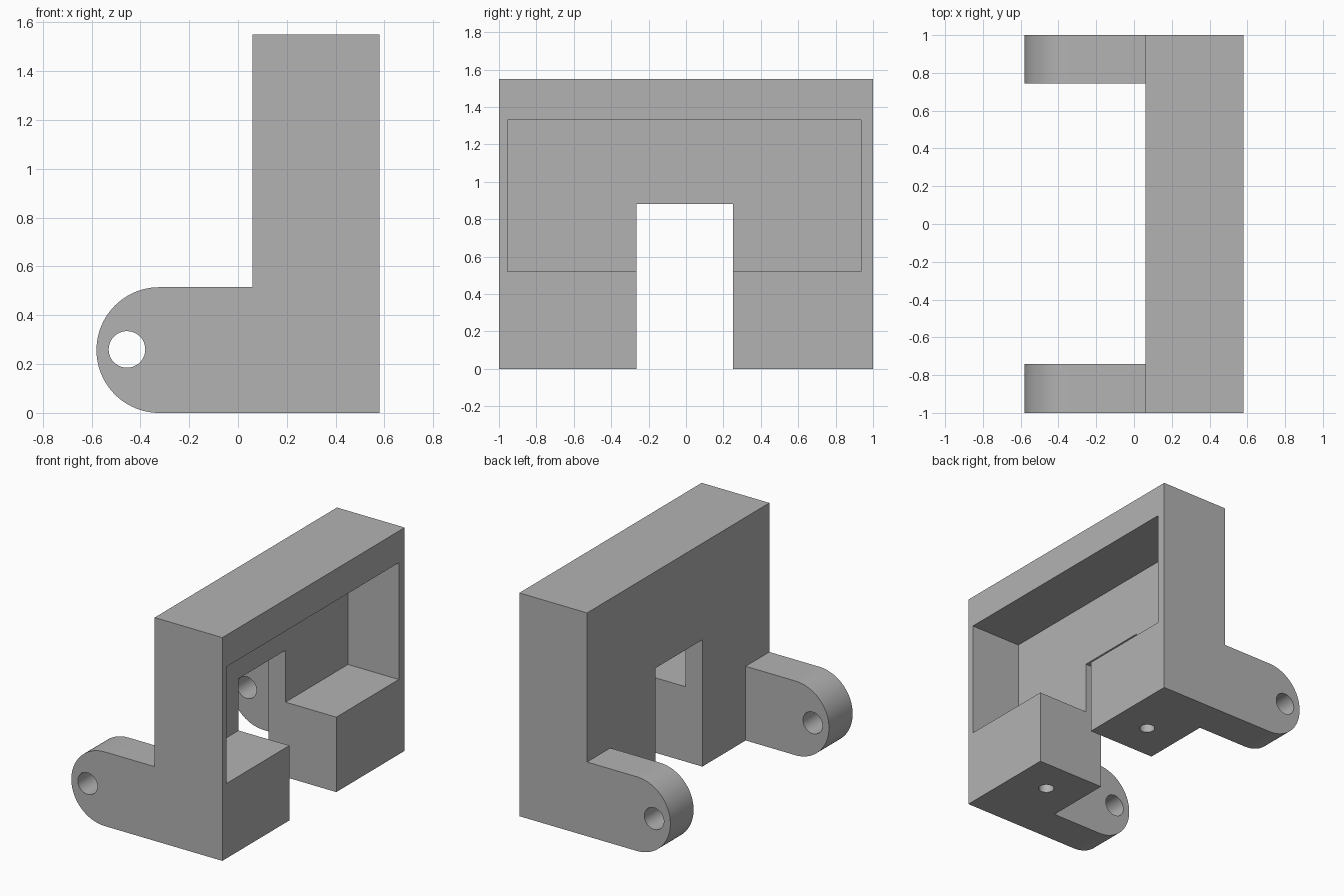
import bpy
import bmesh
from math import cos, sin, pi, radians
from mathutils import Vector, Matrix

if "Cube" in bpy.data.objects:
    bpy.data.objects.remove(bpy.data.objects["Cube"], do_unlink=True)

grey = bpy.data.materials.new("plain grey")
grey.use_nodes = True
grey.diffuse_color = (0.45, 0.45, 0.45, 1)
grey.node_tree.nodes["Principled BSDF"].inputs["Base Color"].default_value = (0.45, 0.45, 0.45, 1)


def prism(name, outline, push):
    """Extrude a closed outline along the push vector."""
    bm = bmesh.new()
    face = bm.faces.new([bm.verts.new(p) for p in outline])
    top = bmesh.ops.extrude_face_region(bm, geom=[face])["geom"]
    verts = [v for v in top if isinstance(v, bmesh.types.BMVert)]
    bmesh.ops.translate(bm, verts=verts, vec=Vector(push))
    bmesh.ops.recalc_face_normals(bm, faces=bm.faces)
    mesh = bpy.data.meshes.new(name)
    bm.to_mesh(mesh)
    bm.free()
    obj = bpy.data.objects.new(name, mesh)
    bpy.context.collection.objects.link(obj)
    mesh.materials.append(grey)
    return obj


def box(name, x, y, z):
    outline = [(x[0], y[0], z[0]), (x[1], y[0], z[0]), (x[1], y[1], z[0]), (x[0], y[1], z[0])]
    return prism(name, outline, (0, 0, z[1] - z[0]))


def rod(name, centre, radius, push, spin=None):
    """Round cutter; spin turns the circle from the floor plane."""
    turn = spin or Matrix.Identity(3)
    ring = [Vector(centre) + turn @ Vector((radius * cos(a), radius * sin(a), 0))
            for a in (2 * pi * i / 48 for i in range(48))]
    return prism(name, ring, push)


# Bracket side profile: upright wall plus rounded foot
LUG_R, WALL = 0.2575, 0.06
arc = [(-0.3225 - LUG_R * sin(a), -1, LUG_R + LUG_R * cos(a))
       for a in (pi * i / 48 for i in range(49))]
profile = arc + [(0.58, -1, 0), (0.58, -1, 1.55), (WALL, -1, 1.55), (WALL, -1, 2 * LUG_R)]
bracket = prism("bracket", profile, (0, 2, 0))

# Openings: gap between lugs, central arch, side pocket, pivot and screw holes
cutters = [
    box("lug_gap", (-1, WALL), (-0.74, 0.745), (-0.2, 1.8)),
    box("arch", (-0.2, 0.8), (-0.265, 0.25), (-0.2, 0.88)),
    box("pocket", (0.19, 0.8), (-0.955, 0.935), (0.52, 1.33)),
    rod("pivot_hole", (-0.455, -1.2, 0.26), 0.075, (0, 2.4, 0), Matrix.Rotation(pi / 2, 3, "X")),
]
cutters += [rod("screw_hole", (0.32, y, -0.1), 0.05, (0, 0, 0.36)) for y in (-0.515, 0.515)]

bpy.ops.object.select_all(action="DESELECT")
bracket.select_set(True)
bpy.context.view_layer.objects.active = bracket
for cutter in cutters:
    cutter.hide_render = True
    mod = bracket.modifiers.new(cutter.name, "BOOLEAN")
    mod.operation = "DIFFERENCE"
    mod.solver = "EXACT"
    mod.object = cutter
    bpy.ops.object.modifier_apply(modifier=mod.name)
    bpy.data.objects.remove(cutter, do_unlink=True)

bpy.ops.object.shade_smooth_by_angle(angle=radians(30))
